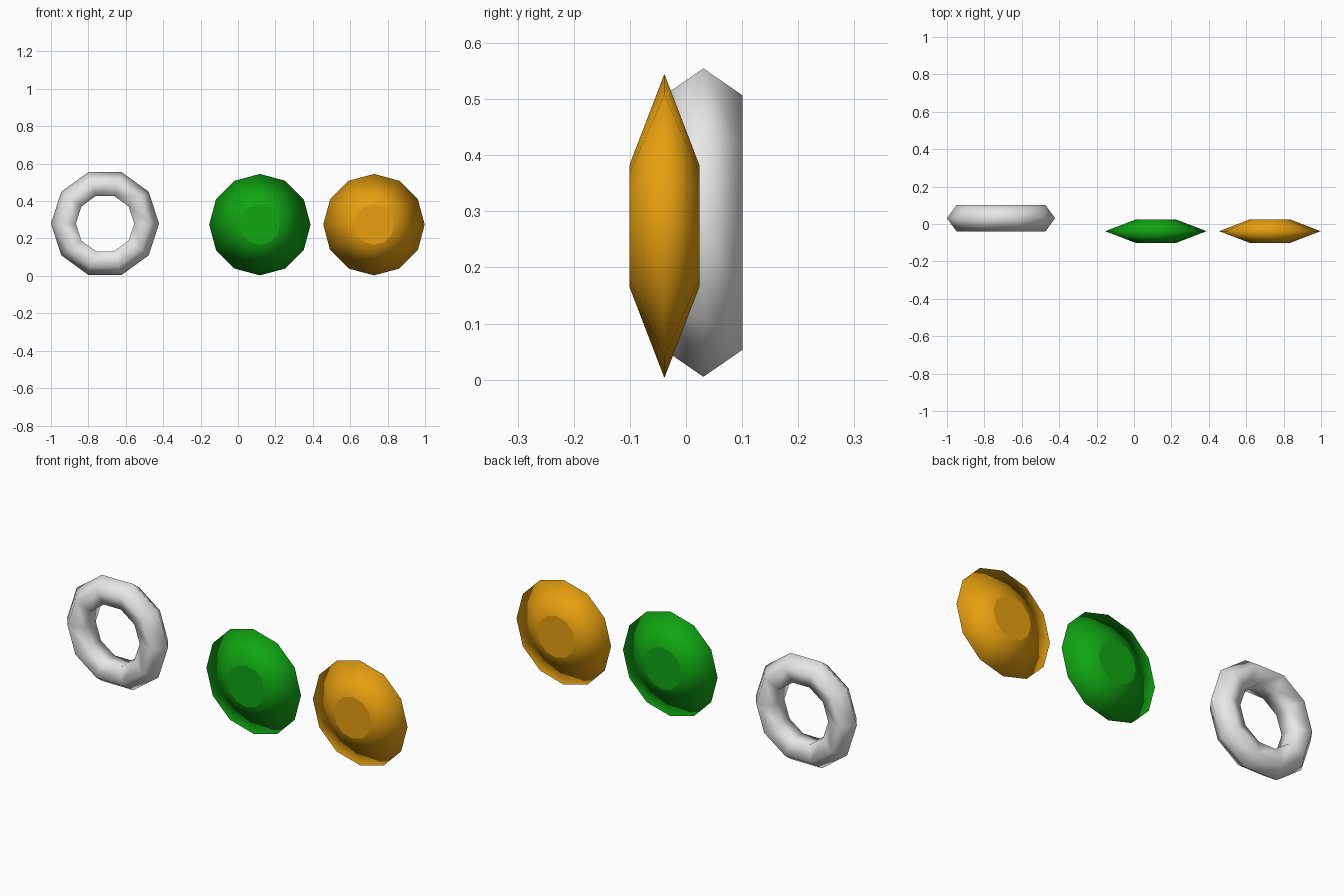
import bpy, bmesh, math
from mathutils import Matrix

if "Cube" in bpy.data.objects:
    bpy.data.objects.remove(bpy.data.objects["Cube"])


def material(name, rgb):
    m = bpy.data.materials.new(name)
    m.diffuse_color = (*rgb, 1.0)
    m.use_nodes = True
    m.node_tree.nodes["Principled BSDF"].inputs["Base Color"].default_value = m.diffuse_color
    return m


def disc(name, x, mat):
    """Twelve-sided lens with flat caps front and back."""
    profile = [(0.108, -0.0625), (0.271, 0.0), (0.108, 0.0625)]  # radius, depth
    bm = bmesh.new()
    rings = []
    for r, d in profile:
        rings.append([bm.verts.new((r * math.cos(a), d, r * math.sin(a)))
                      for a in (math.tau * i / 12 for i in range(12))])
    for a, b in zip(rings, rings[1:]):
        for i in range(12):
            j = (i + 1) % 12
            bm.faces.new((a[i], a[j], b[j], b[i])).smooth = True
    bm.faces.new(rings[0])
    bm.faces.new(rings[-1])
    bmesh.ops.recalc_face_normals(bm, faces=bm.faces[:])
    me = bpy.data.meshes.new(name)
    bm.to_mesh(me)
    bm.free()
    me.materials.append(mat)
    ob = bpy.data.objects.new(name, me)
    ob.location = (x, -0.0385, 0.274)
    bpy.context.collection.objects.link(ob)


# upright ring: ten segments, five-sided section
bpy.ops.mesh.primitive_torus_add(major_segments=10, minor_segments=5,
                                 major_radius=0.2154, minor_radius=0.0736)
ring = bpy.context.object
ring.name = "ring"
ring.data.transform(Matrix.Rotation(math.pi / 2, 4, 'X'))
ring.location = (-0.711, 0.031, 0.28)
ring.data.materials.append(material("light grey", (0.8, 0.8, 0.8)))
ring.data.shade_smooth()

# two lens-shaped discs
disc("green_disc", 0.117, material("green", (0.005, 0.38, 0.006)))
disc("orange_disc", 0.727, material("orange", (0.8, 0.35, 0.005)))
